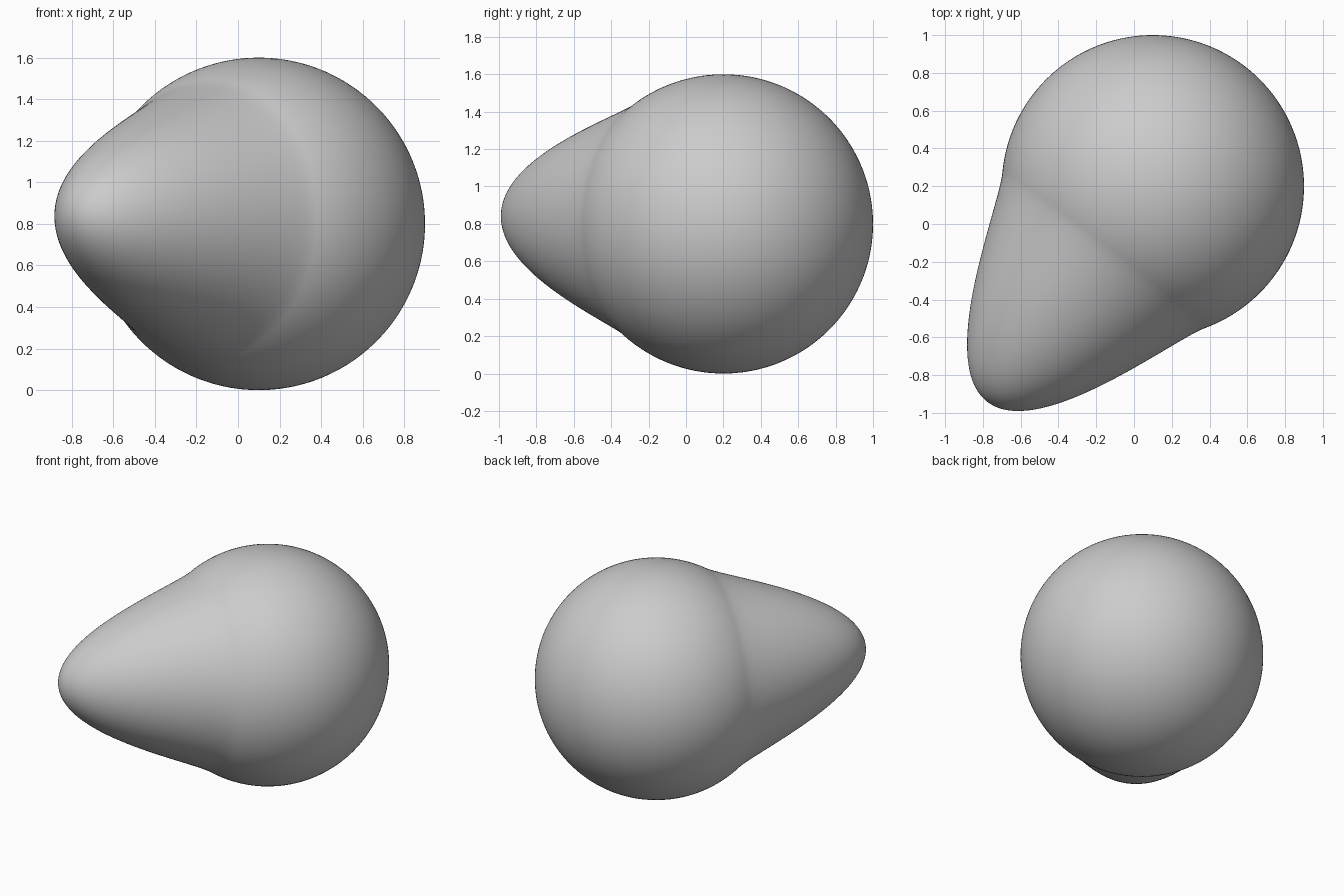
import bpy, bmesh, math
from mathutils import Vector

if "Cube" in bpy.data.objects:
    bpy.data.objects.remove(bpy.data.objects["Cube"])

R = 0.8                                   # ball radius
CENTRE = Vector((0.1, 0.2, 0.8))
AXIS = Vector((-0.609, -0.793, 0.035)).normalized()
PULL = 0.64                               # how far the nose is drawn out
REACH = math.radians(57.5)                # angular size of the pulled area

# Ball with its pole on +z, nose drawn out with a soft falloff
bm = bmesh.new()
bmesh.ops.create_uvsphere(bm, u_segments=128, v_segments=128, radius=R)
for v in bm.verts:
    angle = math.acos(max(-1, min(1, v.co.z / R)))
    if angle < REACH:
        v.co.z += PULL * (1 - (angle / REACH) ** 2) ** 1.8

# Turn the nose to its direction and place the ball
turn = Vector((0, 0, 1)).rotation_difference(AXIS).to_matrix()
for v in bm.verts:
    v.co = turn @ v.co + CENTRE
for f in bm.faces:
    f.smooth = True

mesh = bpy.data.meshes.new("pear_body")
bm.to_mesh(mesh)
bm.free()
bpy.context.collection.objects.link(bpy.data.objects.new("pear_body", mesh))
